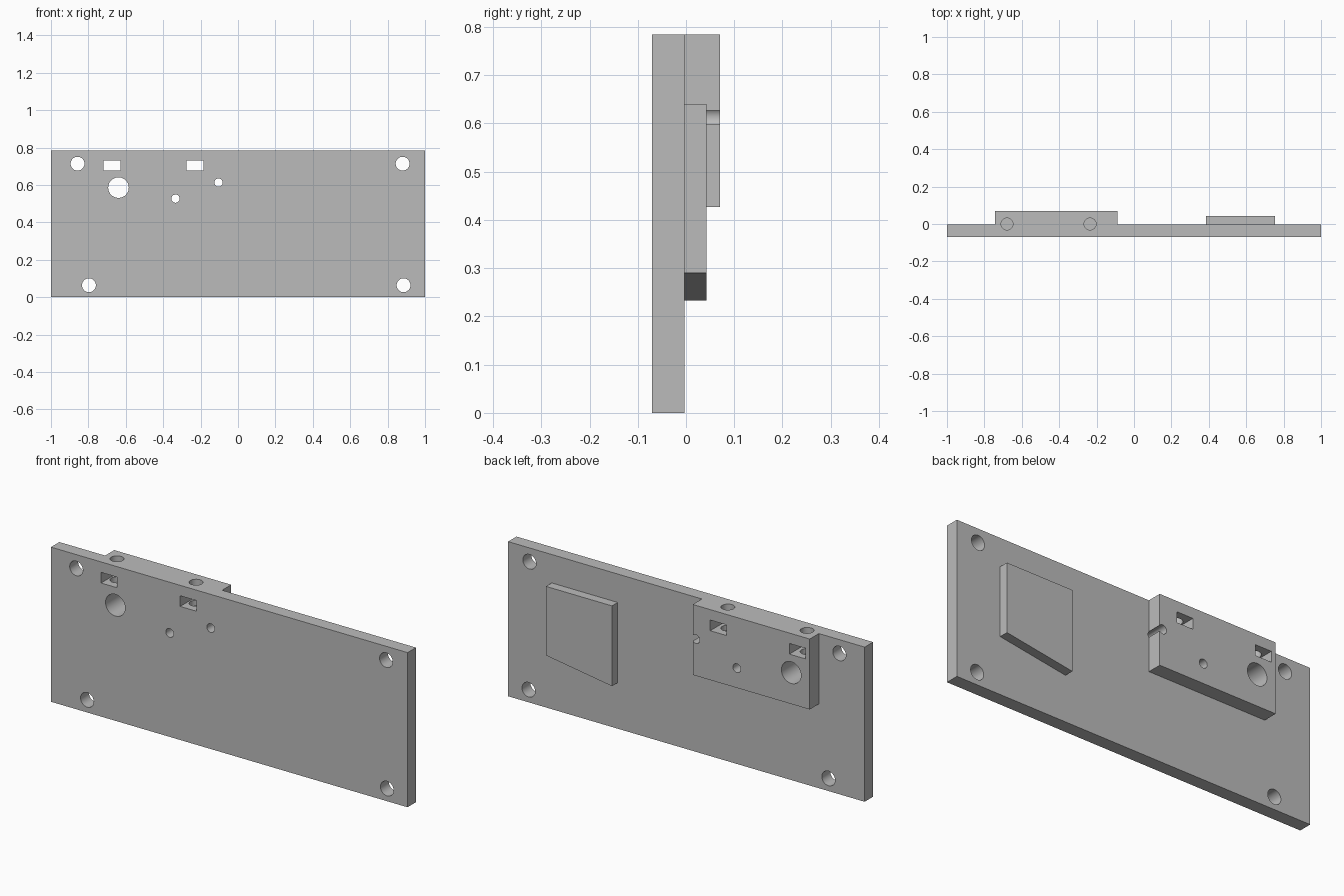
import bpy, bmesh, math
from mathutils import Matrix

cube = bpy.data.objects.get("Cube")
if cube:
    bpy.data.objects.remove(cube, do_unlink=True)

FRONT, BACK, TOP = -0.07, -0.003, 0.784

grey = bpy.data.materials.new("plain grey")
grey.use_nodes = True
colour = (0.5, 0.5, 0.5, 1)
grey.diffuse_color = colour
grey.node_tree.nodes["Principled BSDF"].inputs["Base Color"].default_value = colour


def add_object(name, bm):
    bmesh.ops.recalc_face_normals(bm, faces=bm.faces)
    mesh = bpy.data.meshes.new(name)
    bm.to_mesh(mesh)
    bm.free()
    mesh.materials.append(grey)
    obj = bpy.data.objects.new(name, mesh)
    bpy.context.collection.objects.link(obj)
    return obj


def slab(name, outline, y0, y1):
    """Extrude an outline in x and z from y0 to y1."""
    bm = bmesh.new()
    face = bm.faces.new([bm.verts.new((x, y0, z)) for x, z in outline])
    new = bmesh.ops.extrude_face_region(bm, geom=[face])["geom"]
    bmesh.ops.translate(bm, vec=(0, y1 - y0, 0),
                        verts=[v for v in new if isinstance(v, bmesh.types.BMVert)])
    return add_object(name, bm)


def box(name, x0, x1, z0, z1, y0, y1):
    return slab(name, [(x0, z0), (x1, z0), (x1, z1), (x0, z1)], y0, y1)


def rod(name, centre, radius, length, upright=False):
    turn = Matrix() if upright else Matrix.Rotation(math.pi / 2, 4, "X")
    bm = bmesh.new()
    bmesh.ops.create_cone(bm, cap_ends=True, segments=48, radius1=radius, radius2=radius,
                          depth=length, matrix=Matrix.Translation(centre) @ turn)
    return add_object(name, bm)


def combine(target, tool, operation):
    mod = target.modifiers.new(tool.name, "BOOLEAN")
    mod.operation, mod.object, mod.solver = operation, tool, "EXACT"
    bpy.context.view_layer.objects.active = target
    bpy.ops.object.modifier_apply(modifier=mod.name)
    bpy.data.objects.remove(tool, do_unlink=True)


# Main plate with the raised block and the slanted pad on its back
plate = box("mounting_plate", -1, 1, 0, TOP, FRONT, BACK)
block = box("raised_block", -0.743, -0.087, 0.427, TOP, -0.04, 0.07)
pad = slab("raised_pad", [(0.385, 0.233), (0.755, 0.29), (0.755, 0.64), (0.385, 0.64)],
           -0.04, 0.043)
for part in (block, pad):
    combine(plate, part, "UNION")

# Round holes from front to back: corners, large bore, two pin holes
holes = [(-0.858, 0.714, 0.037), (0.88, 0.714, 0.037), (-0.797, 0.064, 0.037),
         (0.885, 0.064, 0.037), (-0.639, 0.586, 0.055), (-0.334, 0.527, 0.022),
         (-0.104, 0.613, 0.022)]
for x, z, radius in holes:
    combine(plate, rod("hole_cutter", (x, 0, z), radius, 0.4), "DIFFERENCE")

# Nut slots, each met by a screw hole from the top edge
for x in (-0.674, -0.23):
    combine(plate, box("slot_cutter", x - 0.045, x + 0.045, 0.677, 0.731, -0.2, 0.2),
            "DIFFERENCE")
    combine(plate, rod("screw_cutter", (x - 0.005, 0, 0.75), 0.032, 0.2, True), "DIFFERENCE")

bpy.ops.object.select_all(action="DESELECT")
plate.select_set(True)
bpy.context.view_layer.objects.active = plate
bpy.ops.object.shade_smooth_by_angle(angle=math.radians(30))
